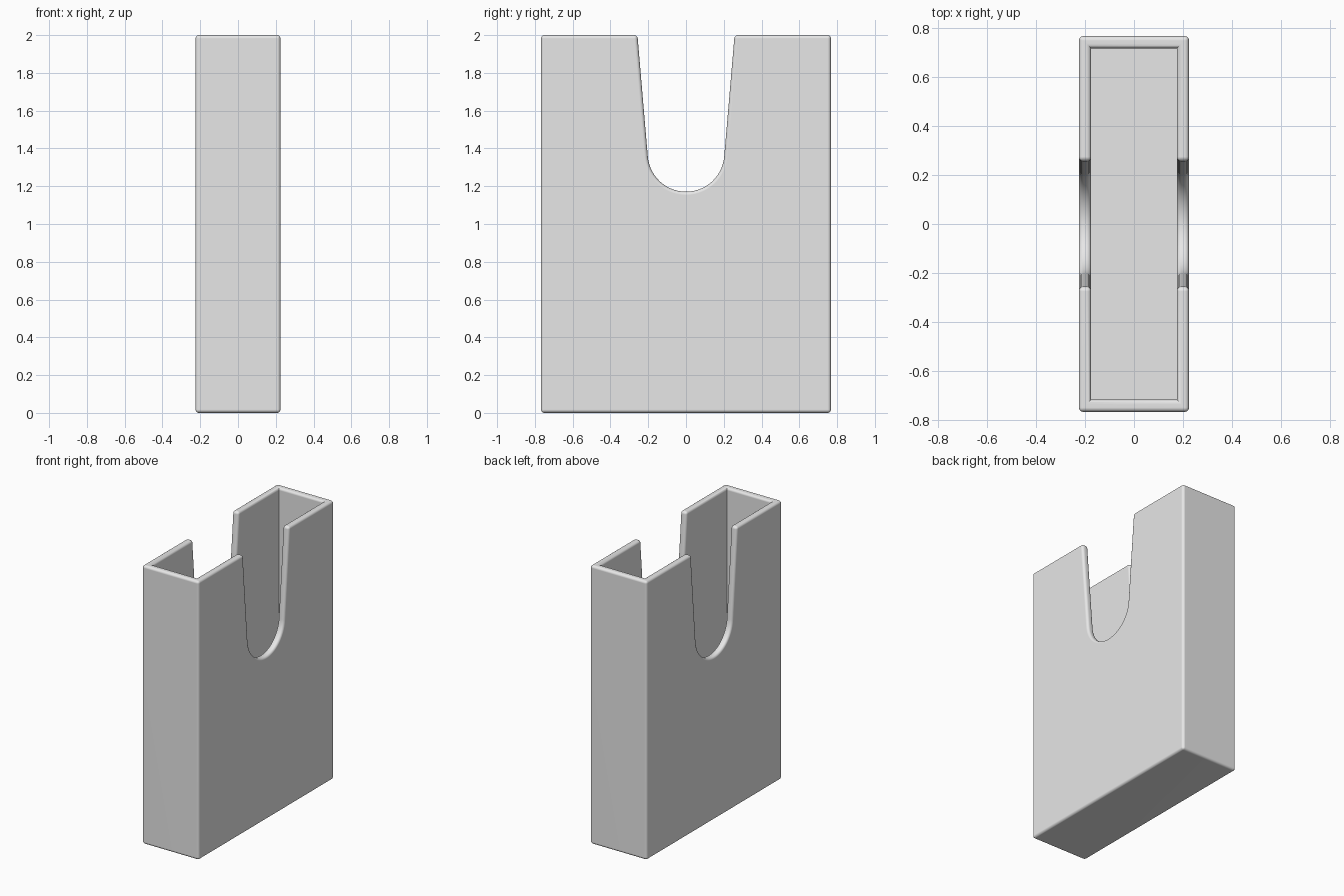
import bpy, bmesh, math

if "Cube" in bpy.data.objects:
    bpy.data.objects.remove(bpy.data.objects["Cube"])

W, D, H = 0.45, 1.535, 2.0      # outer size of the sleeve
WALL, ROUND = 0.05, 0.018       # wall thickness, edge rounding


def mesh_object(name, bm):
    bmesh.ops.recalc_face_normals(bm, faces=bm.faces)
    me = bpy.data.meshes.new(name)
    bm.to_mesh(me)
    bm.free()
    ob = bpy.data.objects.new(name, me)
    bpy.context.collection.objects.link(ob)
    return ob


def box(name, w, d, z0, z1):
    bm = bmesh.new()
    bmesh.ops.create_cube(bm, size=1)
    for v in bm.verts:
        v.co = (v.co.x * w, v.co.y * d, z0 if v.co.z < 0 else z1)
    return mesh_object(name, bm)


def notch(name):
    # tapered U profile in the y-z plane, extruded through both wide walls
    r, cz, tilt, top = 0.203, 1.374, 0.085, 2.2
    n = 28
    angles = [-tilt - (math.pi - 2 * tilt) * i / n for i in range(n + 1)]
    pts = [(r * math.cos(a), cz + r * math.sin(a)) for a in angles]
    y, z = pts[0]
    ytop = y + (top - z) * math.tan(tilt)
    pts = [(ytop, top)] + pts + [(-ytop, top)]
    bm = bmesh.new()
    face = bm.faces.new([bm.verts.new((-0.5, y, z)) for y, z in pts])
    ext = bmesh.ops.extrude_face_region(bm, geom=[face])["geom"]
    bmesh.ops.translate(bm, vec=(1, 0, 0),
                        verts=[g for g in ext if isinstance(g, bmesh.types.BMVert)])
    return mesh_object(name, bm)


# Open box with the thumb notches cut out
sleeve = box("card_sleeve", W, D, 0, H)
bpy.context.view_layer.objects.active = sleeve
cutters = [box("cavity_cutter", W - 2 * WALL, D - 2 * WALL, WALL, H + 0.4),
           notch("thumb_notch_cutter")]
for c in cutters:
    mod = sleeve.modifiers.new("cut", 'BOOLEAN')
    mod.operation, mod.solver, mod.object = 'DIFFERENCE', 'EXACT', c
    bpy.ops.object.modifier_apply(modifier=mod.name)
    bpy.data.objects.remove(c, do_unlink=True)

# Round the outward edges, leave the inside corners sharp
bm = bmesh.new()
bm.from_mesh(sleeve.data)
bmesh.ops.remove_doubles(bm, verts=bm.verts, dist=1e-5)
bmesh.ops.dissolve_limit(bm, angle_limit=math.radians(0.5), verts=bm.verts, edges=bm.edges)
edges = [e for e in bm.edges
         if len(e.link_faces) == 2 and e.is_convex and e.calc_face_angle() > 0.7]
bmesh.ops.bevel(bm, geom=edges, offset=ROUND, offset_type='OFFSET', segments=4,
                profile=0.5, affect='EDGES', clamp_overlap=False)
bm.to_mesh(sleeve.data)
bm.free()

# Single grey material
grey = bpy.data.materials.new("light_grey")
grey.diffuse_color = (0.8, 0.8, 0.8, 1)
grey.use_nodes = True
grey.node_tree.nodes["Principled BSDF"].inputs["Base Color"].default_value = grey.diffuse_color
sleeve.data.materials.clear()
sleeve.data.materials.append(grey)
for p in sleeve.data.polygons:
    p.material_index = 0

sleeve.select_set(True)
bpy.ops.object.shade_smooth_by_angle(angle=math.radians(35))
wn = sleeve.modifiers.new("flat_face_normals", 'WEIGHTED_NORMAL')
wn.keep_sharp = True
